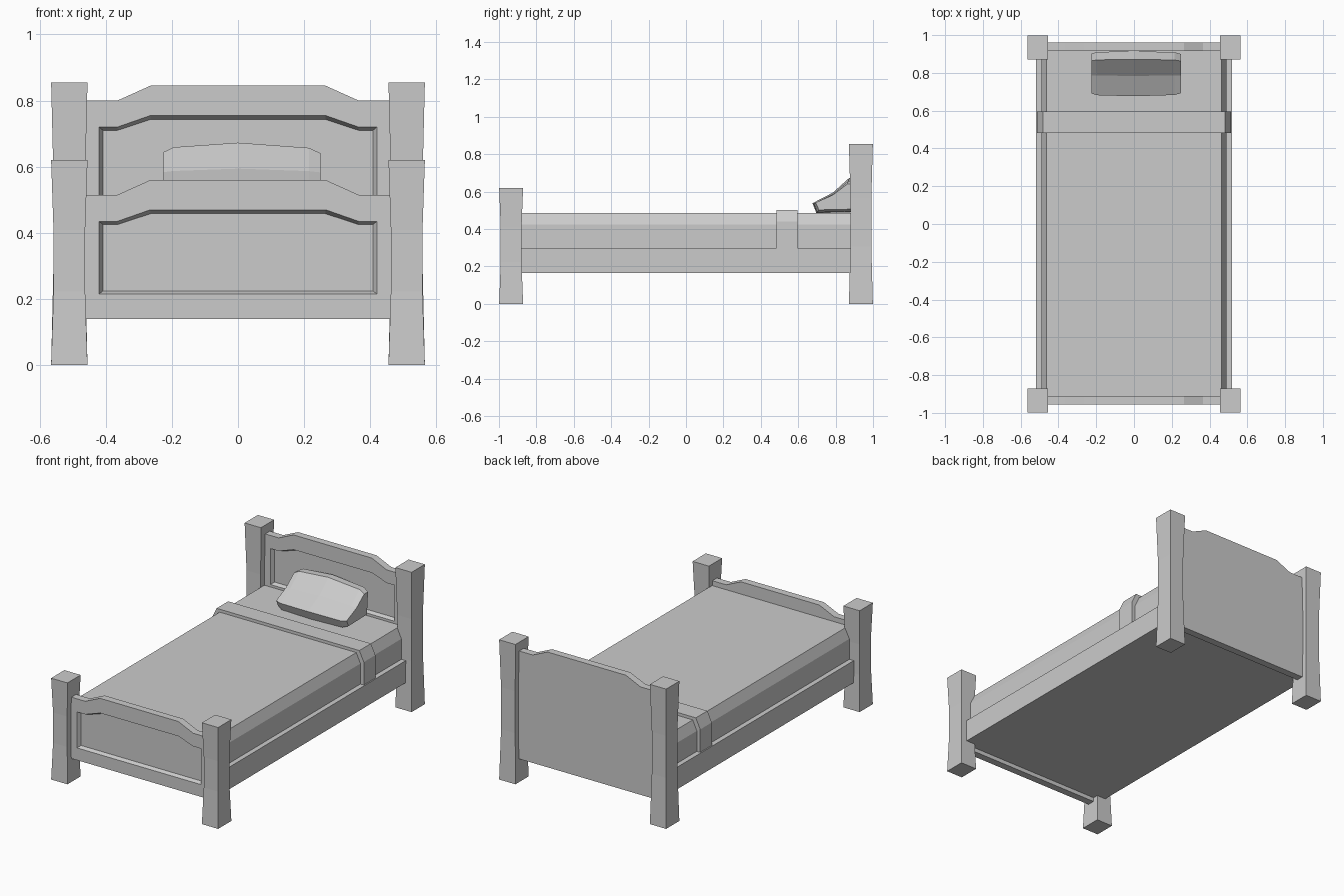
import bpy, bmesh

if "Cube" in bpy.data.objects:
    bpy.data.objects.remove(bpy.data.objects["Cube"])


def loft(name, loops):
    """Skin equal-length loops of points and cap both ends."""
    bm = bmesh.new()
    rings = [[bm.verts.new(p) for p in loop] for loop in loops]
    n = len(rings[0])
    for a, b in zip(rings, rings[1:]):
        for i in range(n):
            j = (i + 1) % n
            bm.faces.new((a[i], a[j], b[j], b[i]))
    bm.faces.new(rings[0])
    bm.faces.new(rings[-1])
    bmesh.ops.recalc_face_normals(bm, faces=bm.faces[:])
    mesh = bpy.data.meshes.new(name)
    bm.to_mesh(mesh)
    bm.free()
    obj = bpy.data.objects.new(name, mesh)
    bpy.context.collection.objects.link(obj)
    return obj


def rect(cx, cy, hx, hy, z):
    return [(cx - hx, cy - hy, z), (cx + hx, cy - hy, z),
            (cx + hx, cy + hy, z), (cx - hx, cy + hy, z)]


# Posts: square legs with a slight waist
def post(name, cx, cy, h):
    stations = [(0, 1), (0.36, 0.87), (0.66, 0.87), (1, 1)]
    loft(name, [rect(cx, cy, 0.055 * s, 0.064 * s, h * t) for t, s in stations])


for side, sx in (("left", -1), ("right", 1)):
    post("front_post_" + side, sx * 0.51, -0.935, 0.62)
    post("back_post_" + side, sx * 0.51, 0.935, 0.855)


# Headboard and footboard: arched outline with a recessed panel on the front
def arch(y, half, bottom, shoulder, top, knee=0.365, flat=0.265):
    right = [(half, bottom), (half, shoulder), (knee, shoulder), (flat, top)]
    pts = right + [(-x, z) for x, z in reversed(right)]
    return [(x, y, z) for x, z in pts]


def board(name, y0, y1, lift):
    s, t, b = 0.515 + lift, 0.56 + lift, 0.215 + lift
    loft(name, [
        arch(y1, 0.465, 0.14, s, t),
        arch(y0, 0.465, 0.14, s, t),
        arch(y0, 0.42, b, s - 0.08, t - 0.09),
        arch(y0 + 0.022, 0.408, b + 0.01, s - 0.09, t - 0.102),
    ])


board("footboard", -0.955, -0.91, 0)
board("headboard", 0.915, 0.96, 0.285)

# Base with side rails
loft("bed_base", [rect(0, 0, 0.52, 0.92, z) for z in (0.165, 0.30)])


# Mattress and folded blanket band: boxes with chamfered long edges
def chamfered(y, half, inner, z0, z1, z2):
    return [(-half, y, z0), (half, y, z0), (half, y, z1),
            (inner, y, z2), (-inner, y, z2), (-half, y, z1)]


loft("mattress", [chamfered(y, 0.49, 0.462, 0.295, 0.425, 0.485)
                  for y in (-0.915, 0.92)])
loft("blanket_fold", [chamfered(y, 0.513, 0.483, 0.297, 0.44, 0.503)
                      for y in (0.483, 0.595)])

# Pillow: leaning cross-section swept along x with pinched ends
profile = [(0.70, 0.485), (0.68, 0.535), (0.785, 0.588),
           (0.87, 0.662), (0.912, 0.662), (0.90, 0.49)]


def pillow_section(x, squash, dz=0.0):
    cy, cz = 0.80, 0.565
    return [(x, cy + (y - cy) * (0.5 + squash / 2),
             cz + (z - cz) * squash + dz) for y, z in profile]


loft("pillow", [
    pillow_section(-0.225, 0.82),
    pillow_section(-0.195, 0.97),
    pillow_section(0.0, 1.06, 0.005),
    pillow_section(0.215, 0.95),
    pillow_section(0.25, 0.78),
])
